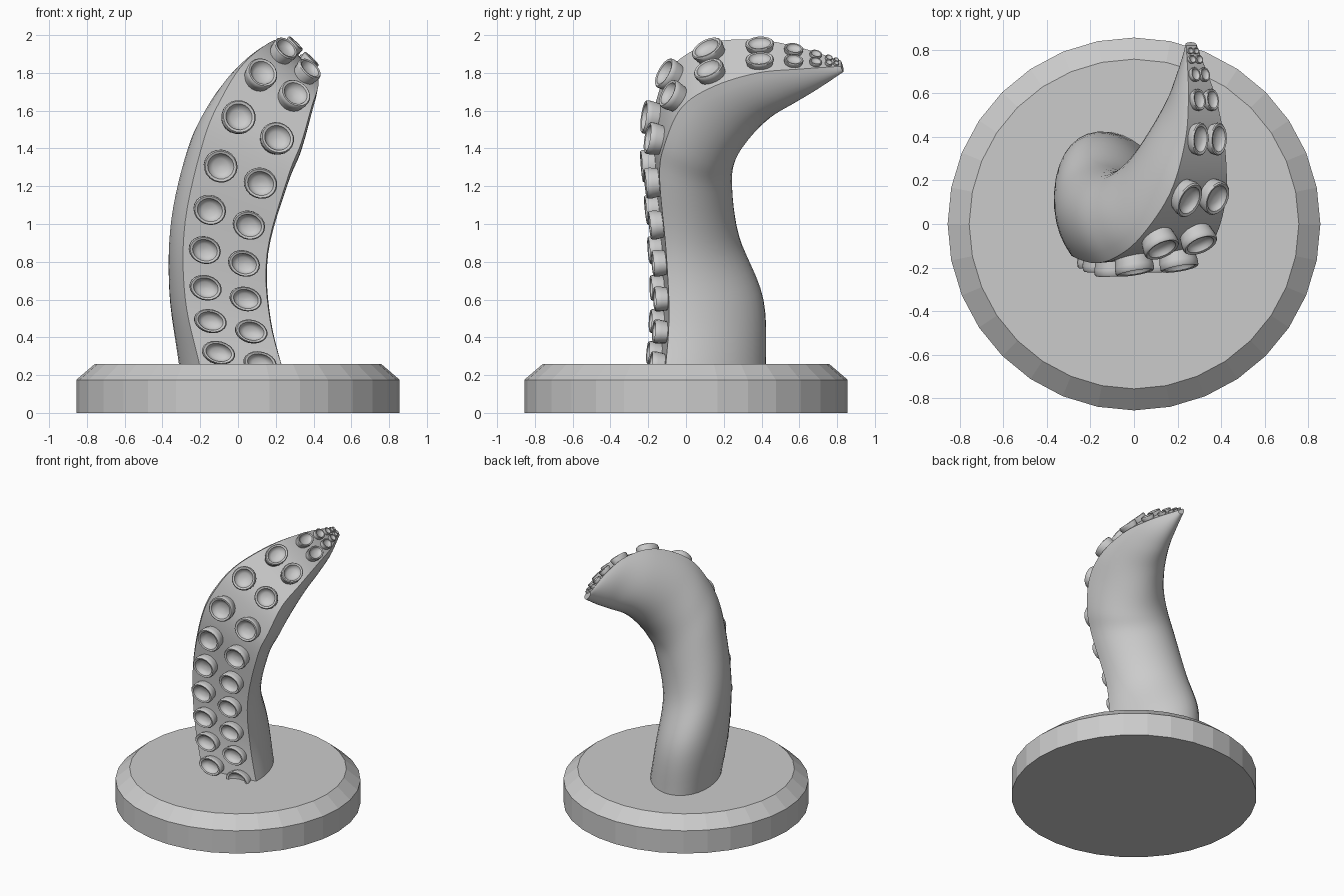
import bpy, bmesh, math
from mathutils import Vector, Matrix

cube = bpy.data.objects.get("Cube")
if cube:
    bpy.data.objects.remove(cube, do_unlink=True)


def finish(bm, name, angle=None):
    bmesh.ops.recalc_face_normals(bm, faces=bm.faces)
    mesh = bpy.data.meshes.new(name)
    bm.to_mesh(mesh)
    bm.free()
    obj = bpy.data.objects.new(name, mesh)
    bpy.context.collection.objects.link(obj)
    if angle:
        bpy.ops.object.select_all(action='DESELECT')
        obj.select_set(True)
        bpy.context.view_layer.objects.active = obj
        bpy.ops.object.shade_smooth_by_angle(angle=math.radians(angle))


def bridge(bm, rings):
    """Skin a list of equal vertex rings and cap both ends."""
    for a, b in zip(rings, rings[1:]):
        n = len(a)
        for i in range(n):
            j = (i + 1) % n
            bm.faces.new((a[i], a[j], b[j], b[i]))
    bm.faces.new(rings[0])
    bm.faces.new(rings[-1])


def lathe(bm, profile, sides, matrix):
    """Revolve (radius, height) points about the local z axis."""
    angles = [math.tau * i / sides for i in range(sides)]
    bridge(bm, [[bm.verts.new(matrix @ Vector((r * math.sin(a), r * math.cos(a), h)))
                 for a in angles] for r, h in profile])


# Stations up the arm: right face edge, left face edge, middle of the back
STATIONS = [[Vector(p) for p in s] for s in (
    ((-.20, -.15, .24), (.27, -.12, .12), (-.14, .425, .20)),
    ((-.28, -.13, .61), (.17, -.09, .49), (-.18, .41, .60)),
    ((-.28, -.15, 1.01), (.155, -.105, .85), (-.17, .28, .94)),
    ((-.18, -.18, 1.45), (.265, -.14, 1.25), (-.09, .243, 1.22)),
    ((-.08, -.15, 1.68), (.335, -.11, 1.43), (-.01, .265, 1.37)),
    ((.03, -.06, 1.85), (.39, -.02, 1.62), (.07, .345, 1.49)),
    ((.165, .14, 1.96), (.425, .15, 1.73), (.13, .46, 1.60)),
    ((.235, .38, 1.975), (.415, .38, 1.80), (.19, .59, 1.67)),
    ((.25, .60, 1.935), (.37, .60, 1.82), (.225, .70, 1.73)),
    ((.24, .82, 1.865), (.285, .82, 1.835), (.26, .835, 1.81)),
)]


def station(t):
    """Smoothly interpolated section at station parameter t."""
    last = len(STATIONS) - 1
    i = min(max(int(t), 0), last - 1)
    f = t - i
    out = []
    for k in range(3):
        b, c = STATIONS[i][k], STATIONS[i + 1][k]
        a = STATIONS[i - 1][k] if i else 2 * b - c
        d = STATIONS[i + 2][k] if i + 2 <= last else 2 * c - b
        out.append(b + (c - a) * f / 2 + (2 * a - 5 * b + 4 * c - d) * f**2 / 2
                   + (3 * b - a - 3 * c + d) * f**3 / 2)
    return out


def face_point(t, u):
    r, l, _ = station(t)
    return (r + l) / 2 + (l - r) / 2 * u


# Base plinth with chamfered rim
bm = bmesh.new()
lathe(bm, [(.856, 0), (.856, .175), (.757, .26)], 32, Matrix())
finish(bm, "base")

# Tentacle arm: flat front, rounded back
ARC, STEPS, CENTRE = 24, 6, .32
start = math.asin(CENTRE / (1 - CENTRE))
section = []
for i in range(ARC + 1):
    a = -start + (math.pi + 2 * start) * i / ARC
    section.append((math.cos(a) / math.cos(start), CENTRE + (1 - CENTRE) * math.sin(a)))

bm = bmesh.new()
rings = []
for n in range((len(STATIONS) - 1) * STEPS + 1):
    r, l, back = station(n / STEPS)
    mid, half = (r + l) / 2, (l - r) / 2
    rings.append([bm.verts.new(mid + half * u + (back - mid) * v) for u, v in section])
bridge(bm, rings)
finish(bm, "tentacle_arm", 35)

# Cupped suckers in two columns along the flat front
ROWS = (.28, .74, 1.22, 1.74, 2.25, 2.76, 3.68, 4.88, 5.95, 7.05, 7.85, 8.38, 8.7, 8.88)
CUP = [(.88, -.25), (1, .5), (1, .8), (.93, .9), (.78, .85),
       (.7, .6), (.45, .42), (.05, .36)]

for name, u in (("right_suckers", -.5), ("left_suckers", .45)):
    bm = bmesh.new()
    for i, t in enumerate(ROWS):
        before = face_point(ROWS[max(i - 1, 0)], u)
        after = face_point(ROWS[min(i + 1, len(ROWS) - 1)], u)
        gaps = 2 if 0 < i < len(ROWS) - 1 else 1
        r, l, _ = station(t)
        across = (l - r).normalized()
        normal = across.cross(face_point(t + .05, u) - face_point(t - .05, u)).normalized()
        along = normal.cross(across)
        wide = (l - r).length / 2 * (.37 + .015 * max(i - 6, 0))
        tall = (after - before).length / gaps * .345
        axes = Matrix((across * wide, along * tall, normal * wide * .85)).transposed()
        lathe(bm, CUP, 20, Matrix.Translation(face_point(t, u)) @ axes.to_4x4())
    finish(bm, name, 40)
